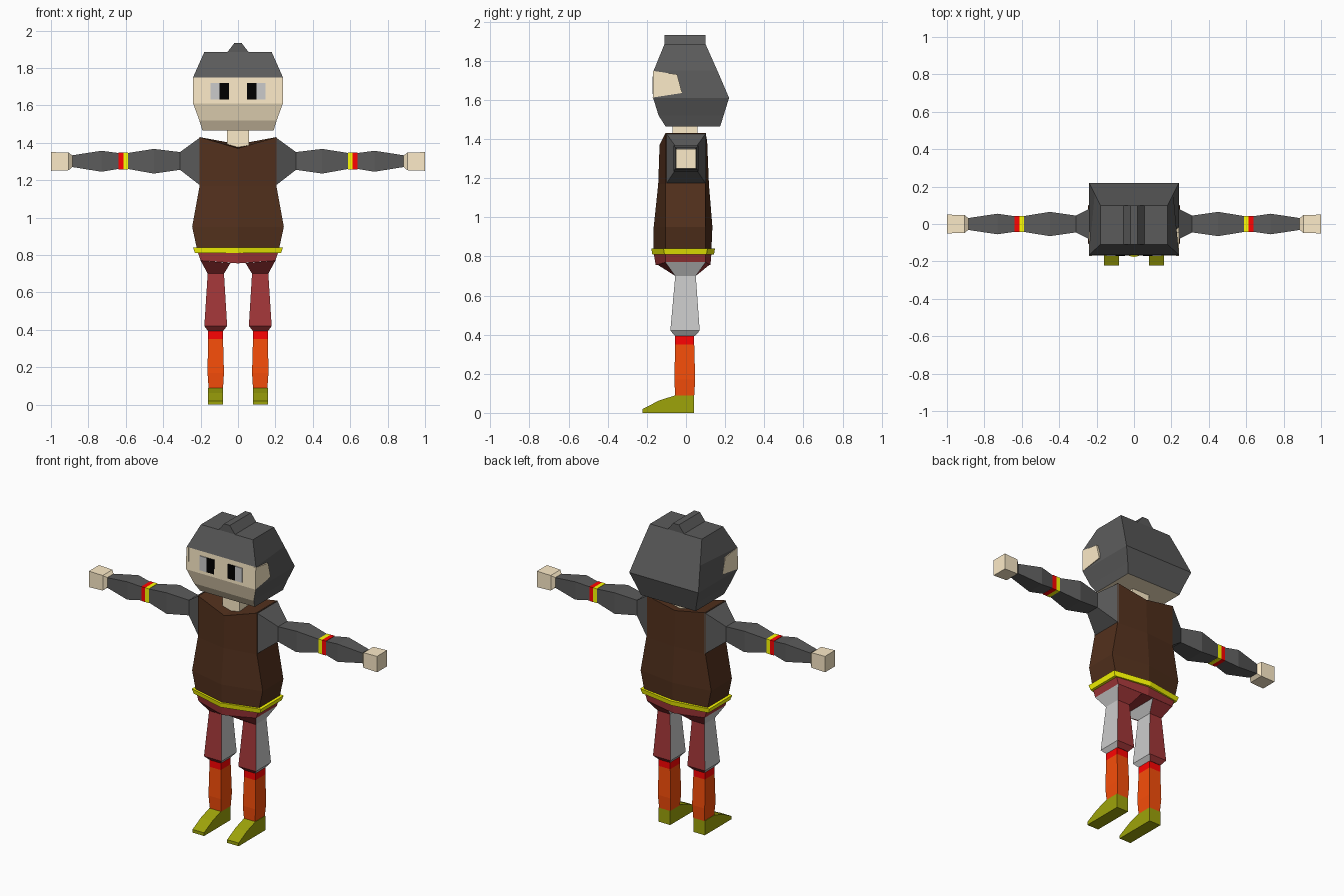
import bpy, bmesh

if "Cube" in bpy.data.objects:
    bpy.data.objects.remove(bpy.data.objects["Cube"])

COLORS = {
    "skin": (.98, .83, .58), "dark_grey": (.105, .105, .105), "brown": (.085, .03, .012),
    "yellow": (1, 1, .001), "red": (1, .001, .001), "maroon": (.36, .037, .04),
    "orange": (.93, .075, .003), "olive": (.34, .37, .003), "black": (0, 0, 0),
    "grey": (.8, .8, .8),
}
MATS = {}
for key, rgb in COLORS.items():
    MATS[key] = bpy.data.materials.new(key)
    MATS[key].diffuse_color = (*rgb, 1)


def loft(name, rings, colors, sx=1, pick=None, split_caps=False):
    """Skin matching rings of points and cap both ends; pick(segment, side) gives the colour slot."""
    bm = bmesh.new()
    vs = [[bm.verts.new((x * sx, y, z)) for x, y, z in r] for r in rings]
    n = len(rings[0])
    for i in range(len(rings) - 1):
        for j in range(n):
            k = (j + 1) % n
            f = bm.faces.new((vs[i][j], vs[i][k], vs[i + 1][k], vs[i + 1][j]))
            f.material_index = pick(i, j) if pick else 0
    for ring, i in ((vs[0], -1), (vs[-1], len(rings))):
        # A six-sided cap may be folded along its front-to-back ridge
        caps = [ring[1:5], ring[4:] + ring[:2]] if split_caps else [ring]
        for cap in caps:
            f = bm.faces.new(cap)
            f.material_index = pick(i, -1) if pick else 0
    bmesh.ops.recalc_face_normals(bm, faces=bm.faces)
    me = bpy.data.meshes.new(name)
    bm.to_mesh(me)
    bm.free()
    for c in colors:
        me.materials.append(MATS[c])
    ob = bpy.data.objects.new(name, me)
    bpy.context.collection.objects.link(ob)
    return ob


def rect(x0, x1, y0, y1, z):
    return [(x0, y0, z), (x1, y0, z), (x1, y1, z), (x0, y1, z)]


def hexa(hw, z, y0, y1, zf, yf, zb, yb):
    """Six-sided body section with ridges at the middle of the front and back."""
    return [(-hw, y0, z), (0, yf, zf), (hw, y0, z), (hw, y1, z), (0, yb, zb), (-hw, y1, z)]


def xsec(x, hy, z0, z1):
    """Square arm section."""
    return [(x, -hy, z0), (x, hy, z0), (x, hy, z1), (x, -hy, z1)]


# Head: helmet with an open face and skin underside
def head_ring(z, hf, yf, hb, yb):
    return [(-hf, yf, z), (hf, yf, z), (hb, yb, z), (-hb, yb, z)]


loft("head", [head_ring(1.465, .19, -.105, .19, .175), head_ring(1.52, .207, -.14, .207, .192),
              head_ring(1.61, .24, -.168, .24, .22), head_ring(1.75, .24, -.165, .21, .16),
              head_ring(1.885, .18, -.11, .18, .10)],
     ["dark_grey", "skin"], pick=lambda i, j: int(i == -1 or (j == 0 and i < 3)))

# Helmet crest
loft("helmet_crest", [[(-.06, y, 1.88), (.06, y, 1.88), (.02, y, 1.932), (-.02, y, 1.932)]
                      for y in (-.11, .10)], ["dark_grey"])

for sx, side in ((-1, "left"), (1, "right")):
    # Cheek openings on the sides of the helmet
    cheek = [(-.17, 1.612), (-.02, 1.635), (-.045, 1.73), (-.168, 1.748)]
    loft(f"{side}_cheek", [[(x, y, z) for y, z in cheek] for x in (.225, .241)], ["skin"], sx)

    # Eyes
    for part, x0, x1, col in (("pupil", .048, .10, "black"), ("eye_white", .10, .147, "grey")):
        loft(f"{side}_{part}", [rect(x0, x1, -.171, -.16, 1.63), rect(x0, x1, -.171, -.16, 1.72)],
             [col], sx)

# Neck
loft("neck", [rect(-.06, .06, -.07, .06, 1.36), rect(-.06, .06, -.07, .06, 1.48)], ["skin"])

# Tunic, with a dipped neckline
loft("tunic", [hexa(.22, .835, -.105, .10, .835, -.165, .835, .13),
               hexa(.245, .95, -.105, .10, .95, -.165, .95, .135),
               hexa(.205, 1.17, -.105, .10, 1.17, -.142, 1.17, .117),
               hexa(.205, 1.43, -.105, .10, 1.37, -.135, 1.392, .108)], ["brown"], split_caps=True)

# Belt
loft("belt", [hexa(.23, .81, -.11, .105, .81, -.172, .81, .143),
              hexa(.24, .84, -.115, .11, .84, -.177, .84, .148)], ["yellow"])

# Hips
loft("hips", [hexa(.20, .77, -.105, .10, .755, -.155, .755, .125),
              hexa(.215, .815, -.105, .10, .815, -.165, .815, .13)], ["maroon"], split_caps=True)

for sx, side in ((-1, "left"), (1, "right")):
    # Upper leg: maroon front and back, grey sides
    hip = [(.04, -.145, .757), (.20, -.105, .77), (.20, .10, .77), (.04, .12, .757)]
    loft(f"{side}_upper_leg", [hip, rect(.075, .162, -.055, .05, .70),
                               rect(.058, .18, -.08, .07, .42), rect(.08, .16, -.055, .045, .393)],
         ["maroon", "grey"], sx, lambda i, j: int(j in (1, 3)))

    # Sock band and lower leg
    loft(f"{side}_sock_band", [rect(.08, .16, -.055, .042, .35), rect(.08, .16, -.055, .042, .395)],
         ["red"], sx)
    loft(f"{side}_lower_leg", [rect(.08, .157, -.055, .042, .088), rect(.075, .163, -.06, .047, .17),
                               rect(.08, .16, -.055, .042, .35)], ["orange"], sx)

    # Shoe, side profile extruded across x
    shoe = [(.042, 0), (.042, .09), (-.055, .09), (-.14, .062), (-.222, .02), (-.222, 0)]
    loft(f"{side}_shoe", [[(x, y, z) for y, z in shoe] for x in (.08, .16)], ["olive"], sx)

    # Shoulder and upper arm
    loft(f"{side}_upper_arm", [xsec(.2, .102, 1.17, 1.43), xsec(.31, .045, 1.255, 1.35),
                               xsec(.45, .065, 1.235, 1.367), xsec(.59, .042, 1.26, 1.345)],
         ["dark_grey"], sx)

    # Arm bands
    for col, x0, x1 in (("yellow", .588, .613), ("red", .613, .64)):
        loft(f"{side}_{col}_arm_band", [xsec(x, .044, 1.257, 1.347) for x in (x0, x1)], [col], sx)

    # Forearm and hand
    loft(f"{side}_forearm", [xsec(.64, .042, 1.26, 1.345), xsec(.73, .055, 1.245, 1.357),
                             xsec(.885, .032, 1.27, 1.333)], ["dark_grey"], sx)
    loft(f"{side}_hand", [xsec(.885, .03, 1.272, 1.331), xsec(.905, .048, 1.253, 1.347),
                          xsec(1.0, .05, 1.25, 1.35)], ["skin"], sx)

for m in bpy.data.materials:
    if m.users and not m.is_grease_pencil:
        m.use_nodes = True
        m.node_tree.nodes["Principled BSDF"].inputs["Base Color"].default_value = m.diffuse_color
